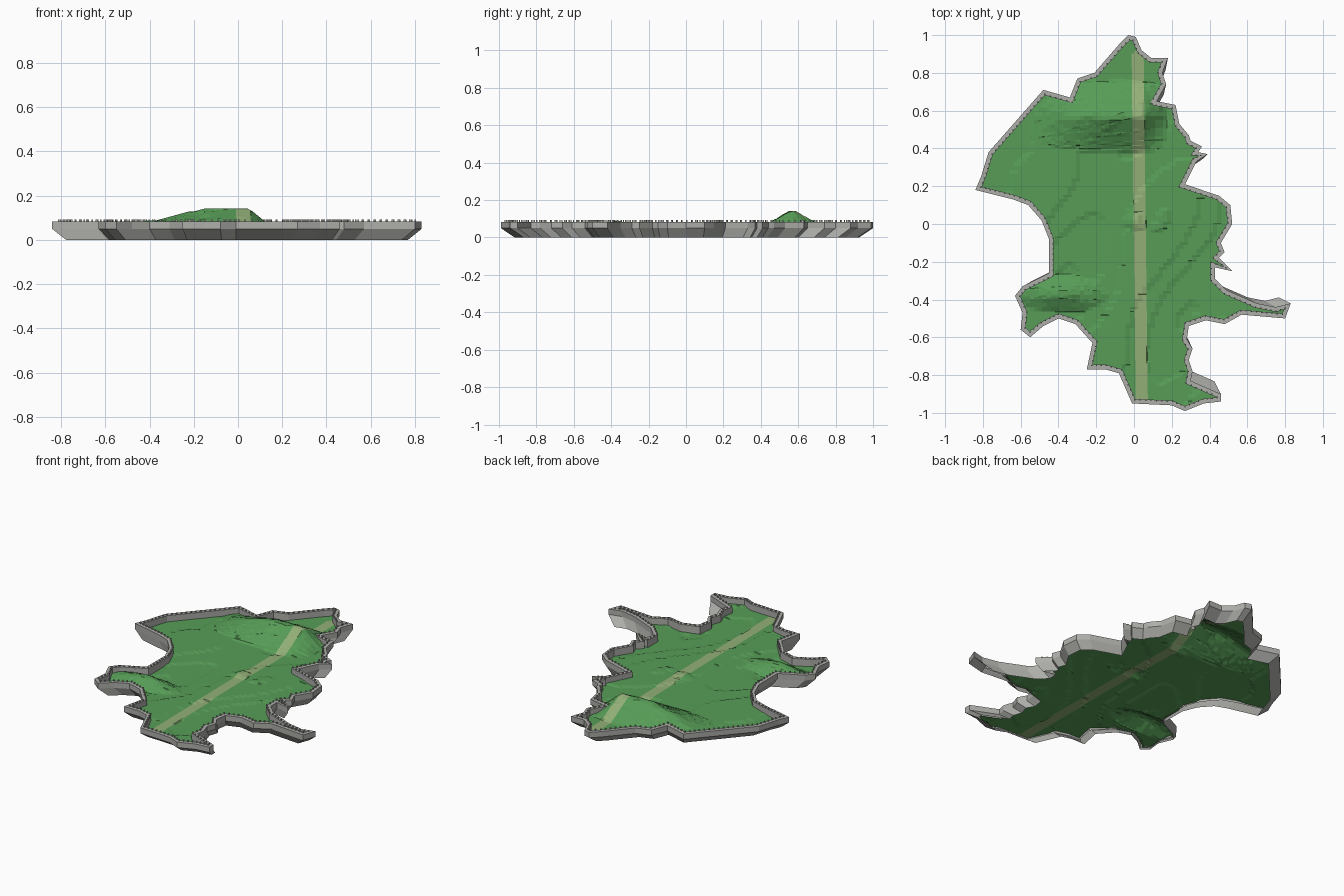
import bpy, bmesh, math
from mathutils import Vector
from mathutils.geometry import tessellate_polygon

if "Cube" in bpy.data.objects:
    bpy.data.objects.remove(bpy.data.objects["Cube"])

# coastline, clockwise from the northern tip
COAST = [(-.03, 1), (.01, .99), (.04, .92), (.09, .88), (.18, .88), (.15, .8), (.17, .74), (.12, .65),
         (.22, .63), (.24, .53), (.29, .47), (.3, .44), (.36, .41), (.34, .38), (.39, .37), (.33, .33),
         (.27, .21), (.45, .15), (.51, .1), (.52, 0), (.46, -.1), (.48, -.15), (.45, -.18), (.52, -.25),
         (.43, -.23), (.43, -.29), (.49, -.35), (.65, -.42), (.75, -.44), (.83, -.42), (.8, -.5),
         (.57, -.48), (.48, -.53), (.38, -.51), (.29, -.54), (.28, -.61), (.31, -.66), (.29, -.72),
         (.31, -.78), (.3, -.83), (.46, -.9), (.46, -.94), (.37, -.95), (.27, -.99), (.2, -.96),
         (-.01, -.95), (-.08, -.79), (-.15, -.77), (-.25, -.77), (-.22, -.63), (-.31, -.53),
         (-.4, -.5), (-.48, -.54), (-.55, -.6), (-.6, -.56), (-.59, -.47), (-.63, -.38), (-.59, -.33),
         (-.45, -.26), (-.45, -.08), (-.49, .02), (-.56, .1), (-.64, .13), (-.84, .18), (-.81, .25),
         (-.77, .38), (-.48, .71), (-.34, .67), (-.3, .77), (-.21, .8), (-.08, .95)]
COAST = [Vector(p) for p in COAST]
WALL_TOP, WALL_FOOT, GROUND = .084, .05, .045


def material(name, rgb):
    m = bpy.data.materials.new(name)
    m.diffuse_color = (*rgb, 1)
    m.use_nodes = True
    m.node_tree.nodes["Principled BSDF"].inputs["Base Color"].default_value = m.diffuse_color
    return m


GRASS = material("grass_green", (.095, .335, .095))
SAND = material("path_sand", (.29, .43, .185))
STONE = material("wall_grey", (.42, .42, .40))


def finish(name, bm, *mats):
    me = bpy.data.meshes.new(name)
    bm.to_mesh(me)
    bm.free()
    for m in mats:
        me.materials.append(m)
    ob = bpy.data.objects.new(name, me)
    bpy.context.collection.objects.link(ob)
    return ob


def inset(points, d):
    """Move a clockwise outline inward with limited mitres."""
    out = []
    n = len(points)
    for i, p in enumerate(points):
        a = (p - points[i - 1]).normalized()
        b = (points[(i + 1) % n] - p).normalized()
        na, nb = Vector((a.y, -a.x)), Vector((b.y, -b.x))
        m = (na + nb).normalized()
        out.append(p + m * d / max(.55, m.dot(na)))
    return out


def ring(bm, pts, z):
    return [bm.verts.new((p.x, p.y, z)) for p in pts]


def bridge(bm, low, high):
    n = len(low)
    for i in range(n):
        j = (i + 1) % n
        bm.faces.new((low[j], low[i], high[i], high[j]))


# cliff skirt: coastline shrinking towards the centre at its foot
bm = bmesh.new()
bridge(bm, ring(bm, [p * .925 for p in COAST], 0), ring(bm, COAST, WALL_FOOT))
finish("cliff_skirt", bm, STONE)

# perimeter wall: outer face, flat top, inner face
bm = bmesh.new()
inner = inset(COAST, .025)
rings = [ring(bm, COAST, WALL_FOOT), ring(bm, COAST, WALL_TOP),
         ring(bm, inner, WALL_TOP), ring(bm, inner, GROUND - .008)]
for lo, hi in zip(rings, rings[1:]):
    bridge(bm, lo, hi)
finish("perimeter_wall", bm, STONE)

# small posts along the inner edge of the wall
bm = bmesh.new()
line = inset(COAST, .021)
for i, p in enumerate(line):
    q = line[(i + 1) % len(line)]
    count = max(1, round((q - p).length / .028))
    for k in range(count):
        c = p.lerp(q, k / count)
        box = bmesh.ops.create_cube(bm, size=1)["verts"]
        bmesh.ops.scale(bm, vec=(.007, .007, .01), verts=box)
        bmesh.ops.translate(bm, vec=(c.x, c.y, WALL_TOP + .004), verts=box)
finish("wall_posts", bm, STONE)


def clamp(t):
    return max(0, min(1, t))


def height(x, y):
    # northern ridge, steep to the south, tapering to the west
    along = clamp((x + .55) / .4) if x < 0 else clamp((.17 - x) / .12)
    across = clamp(1 - abs(y - .57) / .19)
    h = .1 * along * min(1, across * 1.08)
    # south-western mound and small central knob
    h += .052 * clamp(1.2 - math.hypot((x + .38) / .2, (y + .37) / .085))
    h += .012 * clamp(1.5 - math.hypot(x - .01, y - .02) / .04)
    # gentle rolling ground
    h += .006 * math.sin(5 * x + 2 * y + 1) * math.cos(4 * y - 3 * x) + .004 * math.sin(9 * x - 5 * y)
    return GROUND + round(h / .006) * .006


# terrain: filled coastline sliced into a fine grid, then raised in small terraces
bm = bmesh.new()
edge = inset(COAST, .014)
verts = ring(bm, edge, 0)
for tri in tessellate_polygon([[p.to_3d() for p in edge]]):
    try:
        bm.faces.new([verts[i] for i in tri])
    except ValueError:
        pass


def cut(co, no):
    bmesh.ops.bisect_plane(bm, geom=bm.verts[:] + bm.edges[:] + bm.faces[:], dist=1e-5,
                           plane_co=co, plane_no=no)


STEP = .022
for i in range(-38, 39):
    cut((i * STEP, 0, 0), (1, 0, 0))
for i in range(-46, 47):
    cut((0, i * STEP, 0), (0, 1, 0))
# path borders, leaning slightly to the west going north
LEAN = .012
for x0 in (-.002, .062):
    cut((x0, 0, 0), (1, LEAN, 0))
bm.normal_update()
for f in bm.faces:
    c = f.calc_center_median()
    across = c.x + LEAN * c.y
    f.material_index = 1 if -.002 < across < .062 and -.94 < c.y < .91 else 0
    if f.normal.z < 0:
        f.normal_flip()
for v in bm.verts:
    v.co.z = height(v.co.x, v.co.y)
finish("terrain", bm, GRASS, SAND)
